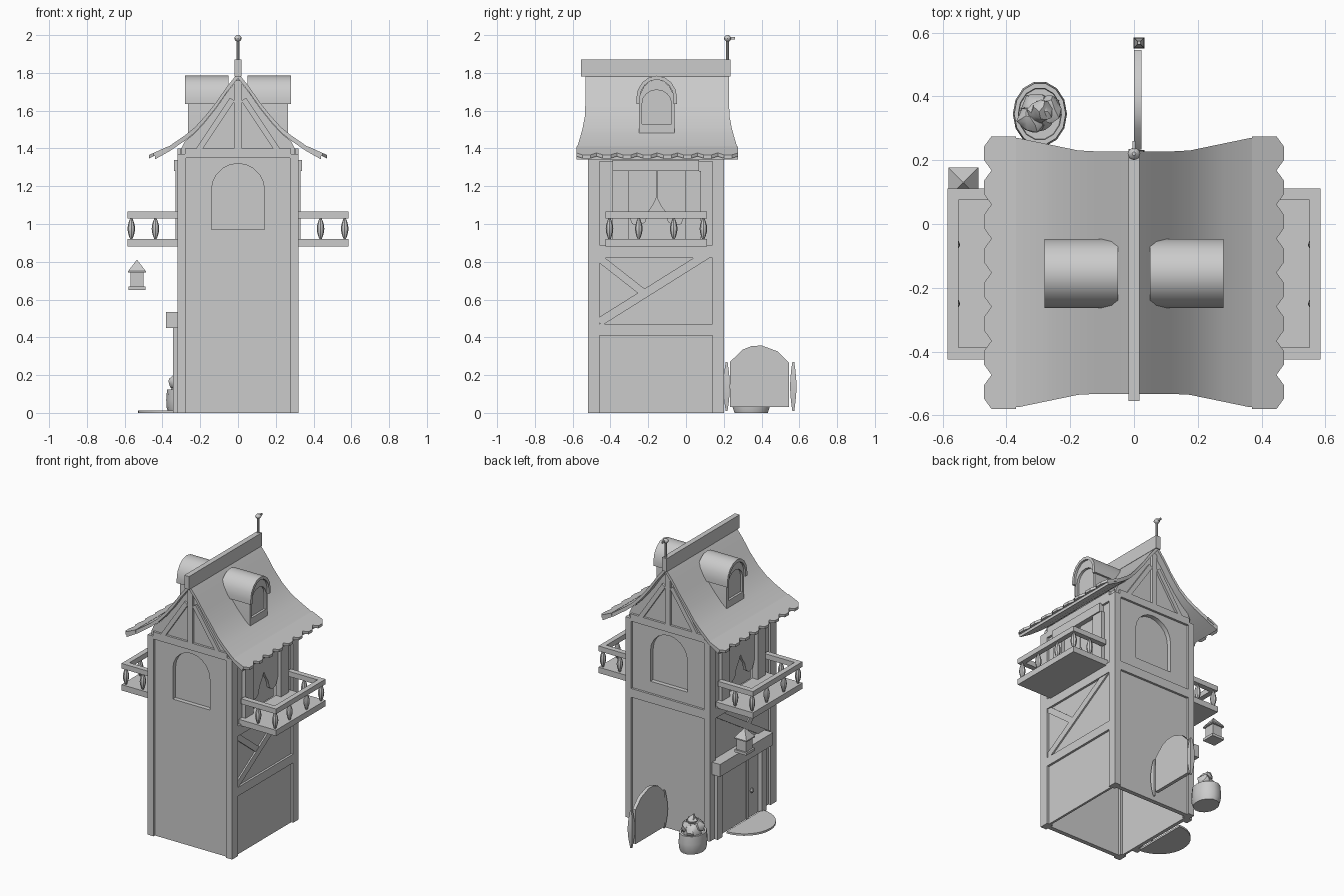
import bpy, bmesh, math, random
from mathutils import Vector, Matrix

random.seed(4)
if "Cube" in bpy.data.objects:
    bpy.data.objects.remove(bpy.data.objects["Cube"])

grey = bpy.data.materials.new("plain grey")
grey.use_nodes = True
COL = (0.6, 0.6, 0.6, 1)
grey.diffuse_color = COL
grey.node_tree.nodes["Principled BSDF"].inputs["Base Color"].default_value = COL
made = []
CY = -0.155                                   # tower centre along y


def finish(name, bm, recalc=True):
    if recalc:
        bmesh.ops.recalc_face_normals(bm, faces=bm.faces)
    me = bpy.data.meshes.new(name)
    bm.to_mesh(me)
    bm.free()
    me.materials.append(grey)
    ob = bpy.data.objects.new(name, me)
    bpy.context.collection.objects.link(ob)
    made.append(ob)
    return ob


def prism(name, pts, axis, a, b):
    """Extrude a 2D outline along an axis from a to b."""
    place = {"x": lambda u, v, d: (d, u, v), "y": lambda u, v, d: (u, d, v),
             "z": lambda u, v, d: (u, v, d)}[axis]
    bm = bmesh.new()
    lo = [bm.verts.new(place(u, v, a)) for u, v in pts]
    hi = [bm.verts.new(place(u, v, b)) for u, v in pts]
    bm.faces.new(lo)
    bm.faces.new(hi[::-1])
    for i in range(len(pts)):
        j = (i + 1) % len(pts)
        bm.faces.new((lo[i], hi[i], hi[j], lo[j]))
    return finish(name, bm)


def box(name, x0, x1, y0, y1, z0, z1):
    return prism(name, [(x0, y0), (x1, y0), (x1, y1), (x0, y1)], "z", z0, z1)


def beam(name, p, q, w, axis, a, b):
    """Flat sloping timber between two 2D points."""
    p, q = Vector(p), Vector(q)
    n = (q - p).orthogonal().normalized() * w / 2
    return prism(name, [p + n, q + n, q - n, p - n], axis, a, b)


def lathe(name, prof, n, x, y, sx=1, sy=1, turn=0):
    """Turned shape from (radius, z) pairs."""
    bm = bmesh.new()
    rings = [[bm.verts.new((x + sx * r * math.cos(turn + math.tau * i / n),
                            y + sy * r * math.sin(turn + math.tau * i / n), z))
              for i in range(n)] for r, z in prof]
    for r0, r1 in zip(rings, rings[1:]):
        for i in range(n):
            j = (i + 1) % n
            bm.faces.new((r0[i], r0[j], r1[j], r1[i]))
    bm.faces.new(rings[0][::-1])
    bm.faces.new(rings[-1])
    return finish(name, bm)


def spindle(name, x, y, z0, z1, r, n, turn=0):
    prof = [(r * (0.3 + 0.7 * math.sin(math.pi * i / 6)), z0 + (z1 - z0) * i / 6) for i in range(7)]
    return lathe(name, prof, n, x, y, turn=turn)


def arch(c, half, base, spring, top, n=10):
    """Arched outline running base right, over the top, base left."""
    arc = [(c + half * math.cos(math.pi * i / n), spring + (top - spring) * math.sin(math.pi * i / n))
           for i in range(n + 1)]
    return [(c + half, base)] + arc + [(c - half, base)]


ROOF = [(0, 1.80), (0.06, 1.725), (0.115, 1.645), (0.175, 1.57), (0.23, 1.51),
        (0.28, 1.47), (0.36, 1.415), (0.44, 1.37)]

# Gable walls with an arched window recess, built as mirrored halves
hole = [(0, 0.97)] + arch(0, 0.14, 0.97, 1.18, 1.32)[:7] + [(0, 1.32)]
gable = [(x, z - 0.03) for x, z in ROOF if x < 0.29]
half = [(0, 0), (0.3, 0), (0.3, 1.40)] + gable[::-1] + hole[::-1]
for side, a, b in (("front", -0.505, -0.475), ("back", 0.185, 0.155)):
    for s in (1, -1):
        prism(side + "_wall", [(s * x, z) for x, z in half], "y", a, b)
    sgn = -1 if side == "front" else 1
    prism(side + "_window", arch(0, 0.15, 0.96, 1.18, 1.33), "y", b, b - sgn * 0.01)
    out = a + sgn * 0.015
    box(side + "_tie_beam", -0.28, 0.28, *sorted((a, out)), 1.35, 1.40)
    box(side + "_king_post", -0.02, 0.02, *sorted((a, out)), 1.40, 1.76)
    for s in (1, -1):
        beam(side + "_gable_brace", (s * 0.21, 1.39), (s * 0.03, 1.66), 0.03, "y", a, out)
box("back_mid_beam", -0.28, 0.28, 0.18, 0.2, 0.83, 0.89)

# Both long sides: wall with balcony opening, timbers, curtains, balcony, dormer
for s in (1, -1):
    def sbox(name, x0, x1, *r):
        return box(name, *sorted((s * x0, s * x1)), *r)

    for y0, y1 in ((-0.52, -0.457), (0.14, 0.2)):
        sbox("corner_post", 0.275, 0.32, y0, y1, 0, 1.37)
    for m in (1, -1):
        prism("side_wall", [(CY + m * u, v) for u, v in
              ((0, 0), (0.33, 0), (0.33, 1.4), (0, 1.4), (0, 1.28), (0.15, 1.28), (0.15, 0.92), (0, 0.92))],
              "x", s * 0.29, s * 0.305)
        sbox("opening_post", 0.3, 0.33, *sorted((CY + m * 0.15, CY + m * 0.235)), 0.92, 1.28)
        prism("curtain", [(CY + m * u, v) for u, v in
              ((0.001, 1.29), (0.001, 1.14), (0.02, 1.1), (0.045, 1.065), (0.06, 1.01),
               (0.09, 0.99), (0.13, 1.0), (0.15, 1.05), (0.15, 1.29))], "x", s * 0.285, s * 0.305)
    sbox("opening_back", 0.25, 0.26, CY - 0.17, CY + 0.17, 0.9, 1.3)
    sbox("opening_lintel", 0.29, 0.338, -0.39, 0.07, 1.28, 1.34)
    sbox("top_plate", 0.29, 0.32, -0.46, 0.14, 1.33, 1.40)
    sbox("upper_beam", 0.3, 0.32, -0.46, 0.14, 0.82, 0.89)
    if s > 0:
        sbox("middle_beam", 0.3, 0.32, -0.46, 0.14, 0.41, 0.47)
    beam("long_brace", (-0.46, 0.48), (0.13, 0.85), 0.045, "x", s * 0.3, s * 0.315)
    beam("short_brace", (-0.46, 0.82), (-0.23, 0.64), 0.04, "x", s * 0.3, s * 0.313)

    # Balcony
    sbox("balcony_floor", 0.3, 0.585, -0.425, 0.112, 0.88, 0.92)
    sbox("balcony_front_rail", 0.55, 0.585, -0.425, 0.112, 1.03, 1.065)
    for y0, y1 in ((-0.425, -0.388), (0.075, 0.112)):
        sbox("balcony_end_rail", 0.32, 0.55, y0, y1, 1.03, 1.065)
    spots = [(0.565, y) for y in (-0.405, -0.25, -0.065, 0.092)]
    spots += [(0.437, -0.405), (0.437, 0.092)]
    for x, y in spots:
        spindle("baluster", s * x, y, 0.92, 1.03, 0.02, 8)

    # Dormer
    hood = arch(CY, 0.108, 1.635, 1.665, 1.785, 8)
    inner = arch(CY, 0.09, 1.635, 1.665, 1.765, 8)
    prism("dormer_hood", hood + inner[::-1], "x", s * 0.05, s * 0.28)
    frame = arch(CY, 0.095, 1.44, 1.64, 1.766, 8)
    pane = arch(CY, 0.077, 1.53, 1.64, 1.71, 8)
    prism("dormer_body", frame, "x", s * 0.05, s * 0.25)
    for m in (0, 1):
        half_ring = (frame[:6] + [(CY, 1.71)] + pane[:5][::-1] + [(CY, 1.53), (CY, 1.44)])
        prism("dormer_frame", [(2 * CY - u if m else u, v) for u, v in half_ring],
              "x", s * 0.25, s * 0.266)

    # Roof slope, flared towards the eaves
    bm = bmesh.new()
    rows = []
    for x, z in ROOF:
        h = 0.38 + 0.0475 * min(1, max(0, (x - 0.16) / 0.23))
        rows.append([bm.verts.new((s * x, y, z - t)) for t in (0, 0.028)
                     for y in (-0.1525 - h, -0.1525 + h)])
    for a, b in zip(rows, rows[1:]):
        for i, j in ((0, 1), (2, 3), (0, 2), (1, 3)):
            bm.faces.new((a[i], a[j], b[j], b[i]))
    for r in (rows[0], rows[-1]):
        bm.faces.new((r[0], r[1], r[3], r[2]))
    finish("roof_slope", bm)

    # Eave tiles with clipped points
    w = 0.855 / 8
    for i in range(8):
        y = -0.58 + w * (i + 0.5)
        tile = [(0.37, -0.5), (0.447, -0.5), (0.47, -0.2), (0.47, 0.2), (0.447, 0.5), (0.37, 0.5)]
        ob = prism("eave_tile", [(s * x, y + v * w) for x, v in tile], "z", 0, 0.018)
        for v in ob.data.vertices:
            v.co.z += 1.348 + (0.47 - abs(v.co.x)) * 0.45

# Ridge cap and weather vane
box("ridge_cap", -0.018, 0.018, -0.555, 0.235, 1.78, 1.87)
lathe("vane_pole", [(0.008, 1.86), (0.008, 1.98)], 8, 0, 0.22)
spindle("vane_knob", 0, 0.22, 1.965, 2.0, 0.02, 8)
box("vane_arrow", -0.005, 0.005, 0.205, 0.26, 1.978, 1.99)

# Side doorway with lintel, handle and step
box("door_panel", -0.315, -0.3, -0.36, 0.13, 0, 0.46)
box("door_lintel", -0.38, -0.3, -0.40, 0.175, 0.45, 0.535)
for y in (0.1, -0.38):
    box("door_jamb", -0.345, -0.3, y, y + 0.05, 0, 0.45)
box("door_meeting_strip", -0.32, -0.31, -0.22, -0.2, 0, 0.45)
lathe("door_handle", [(0.006, 0.165), (0.014, 0.18), (0.006, 0.195)], 8, -0.325, -0.25)
prism("door_step", [(-0.335 - 0.195 * math.sin(math.pi * i / 16), CY + 0.195 * math.cos(math.pi * i / 16))
                    for i in range(17)], "z", 0, 0.013)

# Hanging lantern
Q = math.pi / 4
lathe("lantern_base", [(0.065, 0.65), (0.065, 0.668)], 4, -0.535, 0.13, turn=Q)
lathe("lantern_body", [(0.05, 0.668), (0.05, 0.745)], 4, -0.535, 0.13, turn=Q)
lathe("lantern_roof", [(0.066, 0.742), (0.066, 0.75), (0.002, 0.81)], 4, -0.535, 0.13, turn=Q)

# Small arched door standing out from the back, between two posts
prism("arched_door", [(0.233, 0.03), (0.233, 0.27), (0.30, 0.335), (0.345, 0.353), (0.40, 0.357),
                      (0.487, 0.325), (0.545, 0.265), (0.545, 0.03)], "x", 0, 0.023)
for y in (0.215, 0.568):
    spindle("arched_door_post", 0.016, y, 0.01, 0.27, 0.024, 4, Q)

# Planter tub and bush
lathe("planter_tub", [(0.088, 0), (0.098, 0.03), (0.1, 0.07), (0.095, 0.125), (0.08, 0.125), (0.078, 0.11)],
      14, -0.295, 0.345, 0.85, 1.03)
for x, y, z, r in ((-0.3, 0.35, 0.135, 0.06), (-0.27, 0.36, 0.155, 0.045),
                   (-0.32, 0.33, 0.16, 0.045), (-0.295, 0.35, 0.2, 0.036)):
    bm = bmesh.new()
    bmesh.ops.create_icosphere(bm, subdivisions=2, radius=r, matrix=Matrix.Translation((x, y, z)))
    for v in bm.verts:
        v.co += Vector([random.uniform(-0.007, 0.007) for _ in range(3)])
    finish("bush_clump", bm)

# Smooth shading that keeps corners sharp
for ob in bpy.context.selected_objects:
    ob.select_set(False)
for ob in made:
    ob.select_set(True)
bpy.context.view_layer.objects.active = made[0]
bpy.ops.object.shade_smooth_by_angle(angle=math.radians(35))
